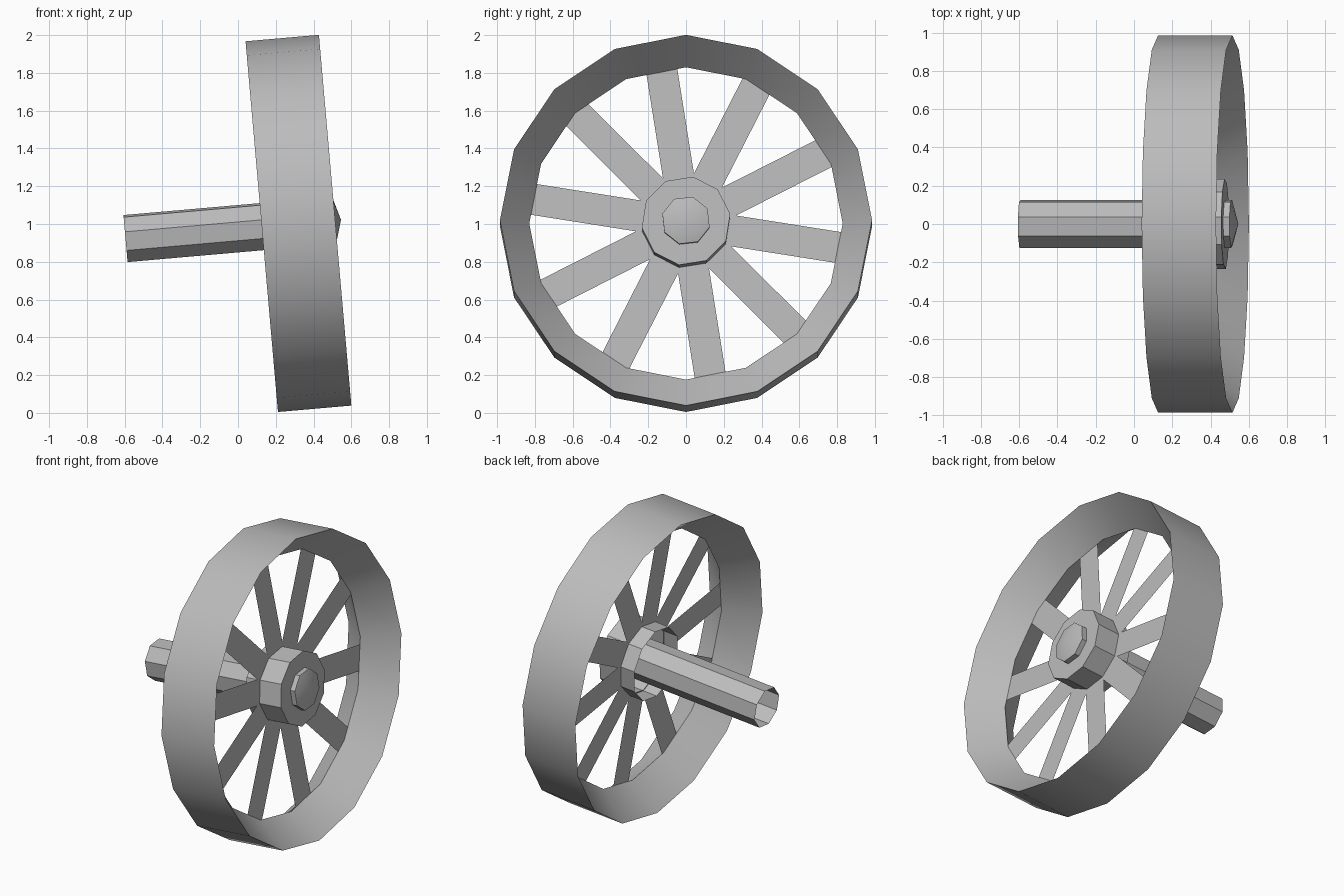
import bpy, bmesh, math
from mathutils import Matrix

cube = bpy.data.objects.get("Cube")
if cube:
    bpy.data.objects.remove(cube, do_unlink=True)

GREY = (0.5, 0.5, 0.5, 1)
mat = bpy.data.materials.new("plain grey")
mat.use_nodes = True
mat.diffuse_color = GREY
mat.node_tree.nodes["Principled BSDF"].inputs["Base Color"].default_value = GREY

# The whole wheel leans on its axle
LEAN = Matrix.Translation((0.32, 0, 1.003)) @ Matrix.Rotation(math.radians(-5), 4, 'Y')


def finish(name, bm):
    mesh = bpy.data.meshes.new(name)
    bm.to_mesh(mesh)
    bm.free()
    mesh.materials.append(mat)
    ob = bpy.data.objects.new(name, mesh)
    bpy.context.collection.objects.link(ob)
    ob.matrix_world = LEAN
    bpy.ops.object.select_all(action='DESELECT')
    ob.select_set(True)
    bpy.context.view_layer.objects.active = ob
    bpy.ops.object.shade_smooth_by_angle(angle=math.radians(30))
    return ob


def lathe(name, profile, sides, first_angle, closed=False):
    """Turn (position, radius) points around the x axis."""
    bm = bmesh.new()
    rings = []
    for x, r in profile:
        if r == 0:
            rings.append([bm.verts.new((x, 0, 0))] * sides)
            continue
        ring = []
        for i in range(sides):
            a = math.radians(first_angle) + math.tau * i / sides
            ring.append(bm.verts.new((x, r * math.sin(a), r * math.cos(a))))
        rings.append(ring)
    pairs = list(zip(rings, rings[1:]))
    if closed:
        pairs.append((rings[-1], rings[0]))
    for a, b in pairs:
        for i in range(sides):
            j = (i + 1) % sides
            # drop repeated pole vertices
            bm.faces.new(list(dict.fromkeys((a[i], b[i], b[j], a[j]))))
    return finish(name, bm)


# Rim: triangular section with the ridge pointing inwards
lathe("rim", [(0.195, 0.985), (-0.195, 0.985), (0, 0.83)], 16, 0, closed=True)

# Hub: drum closed at the outer end, open behind
lathe("hub", [(0.157, 0), (0.157, 0.237), (-0.1, 0.237)], 10, 9)

# Axle: hollow tube with a shallow pointed end cap
lathe("axle", [(0.226, 0), (0.19, 0.13), (-0.919, 0.13)], 8, 16)

# Spokes: ten flat slats in the middle plane
bm = bmesh.new()
HALF = 0.083
for i in range(10):
    turn = Matrix.Rotation(math.radians(9 - 36 * i), 4, 'X')
    corners = [(0, -HALF, 0.22), (0, HALF, 0.22), (0, HALF, 0.84), (0, -HALF, 0.84)]
    face = bm.faces.new([bm.verts.new(c) for c in corners])
    bmesh.ops.transform(bm, matrix=turn, verts=face.verts)
finish("spokes", bm)
